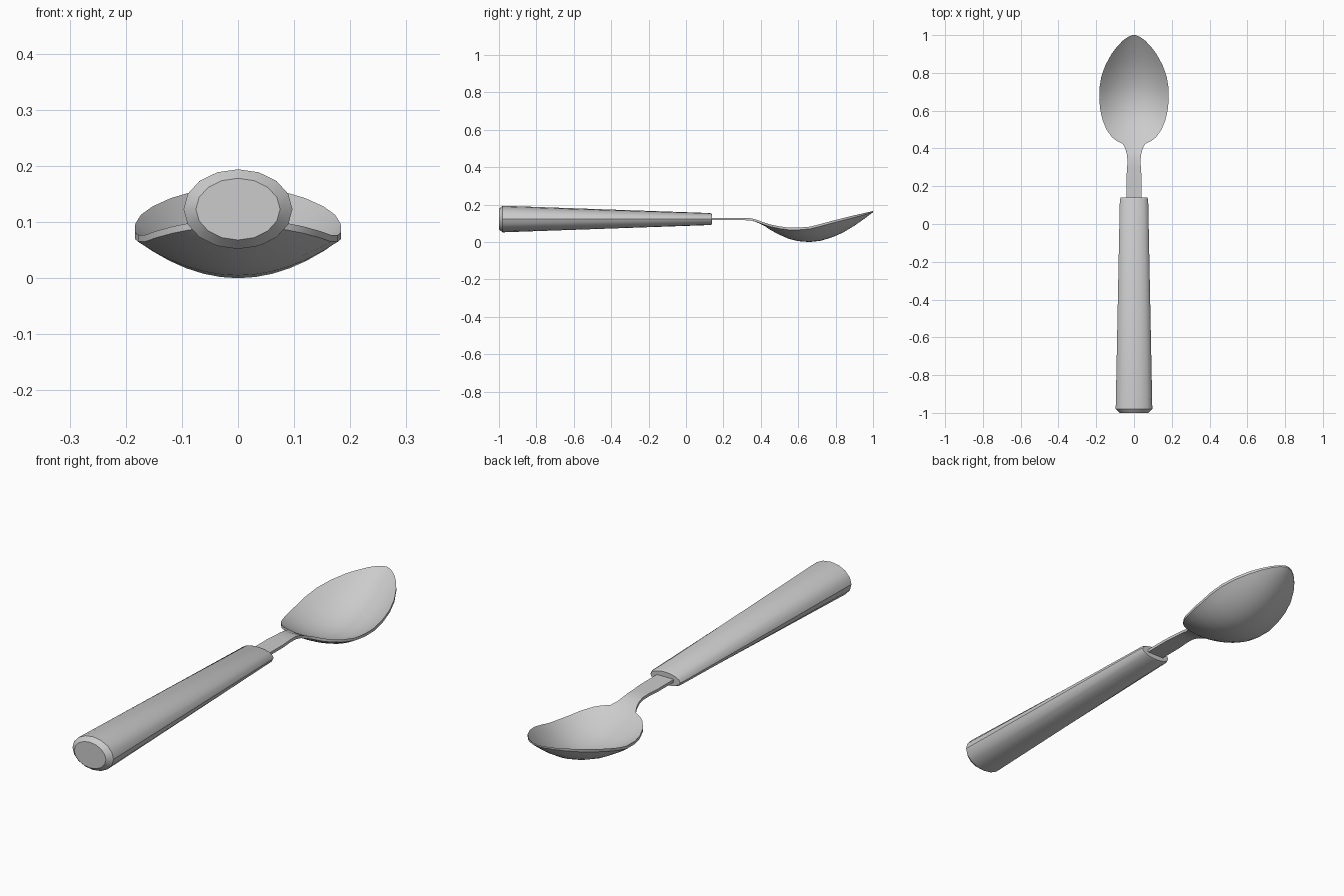
import bpy, bmesh, math


def loft(name, rings, angle):
    """Skin closed rings of equal size and cap both ends."""
    bm = bmesh.new()
    loops = [[bm.verts.new(p) for p in ring] for ring in rings]
    for a, b in zip(loops, loops[1:]):
        for i in range(len(a)):
            j = (i + 1) % len(a)
            bm.faces.new((a[i], a[j], b[j], b[i]))
    bm.faces.new(loops[0])
    bm.faces.new(loops[-1])
    bmesh.ops.recalc_face_normals(bm, faces=bm.faces)
    mesh = bpy.data.meshes.new(name)
    bm.to_mesh(mesh)
    bm.free()
    obj = bpy.data.objects.new(name, mesh)
    bpy.context.collection.objects.link(obj)
    bpy.ops.object.select_all(action='DESELECT')
    obj.select_set(True)
    bpy.context.view_layer.objects.active = obj
    bpy.ops.object.shade_smooth_by_angle(angle=math.radians(angle))
    return obj


# Handle: tapered oval bar with chamfered ends (y, half width, half height)
def oval(y, rx, rz, sides=16):
    return [(rx * math.cos(2 * math.pi * i / sides), y,
             0.123 + rz * math.sin(2 * math.pi * i / sides)) for i in range(sides)]


loft("handle", [oval(*s) for s in (
    (-1.0, 0.075, 0.055), (-0.98, 0.097, 0.071),
    (0.13, 0.075, 0.032), (0.14, 0.070, 0.027))], 30)


# Neck and bowl: one thin sheet with curved sections
# (y, half width, underside height at rim, underside height at centre)
stations = [
    (0.10, 0.040, 0.117, 0.117), (0.25, 0.040, 0.117, 0.117),
    (0.30, 0.036, 0.117, 0.117), (0.34, 0.035, 0.116, 0.116),
    (0.37, 0.038, 0.110, 0.109), (0.40, 0.046, 0.099, 0.096),
    (0.425, 0.060, 0.090, 0.083), (0.44, 0.092, 0.085, 0.072),
    (0.46, 0.117, 0.080, 0.060), (0.50, 0.146, 0.072, 0.039),
    (0.55, 0.166, 0.065, 0.017), (0.60, 0.178, 0.065, 0.005),
    (0.66, 0.184, 0.070, 0.000), (0.72, 0.183, 0.085, 0.007),
    (0.78, 0.173, 0.101, 0.025), (0.84, 0.152, 0.116, 0.051),
    (0.90, 0.119, 0.131, 0.087), (0.94, 0.089, 0.142, 0.115),
    (0.97, 0.060, 0.151, 0.137), (0.99, 0.033, 0.157, 0.152),
    (1.00, 0.008, 0.160, 0.160),
]


def sheet(y, w, rim, mid, n=12):
    t = 0.012 if y < 0.9 else 0.012 - 0.06 * (y - 0.9)
    us = [2 * i / n - 1 for i in range(n + 1)]
    low = [(w * u, y, mid + (rim - mid) * u * u) for u in us]
    return low + [(x, y, z + t) for x, y, z in reversed(low)]


loft("neck_and_bowl", [sheet(*s) for s in stations], 40)
